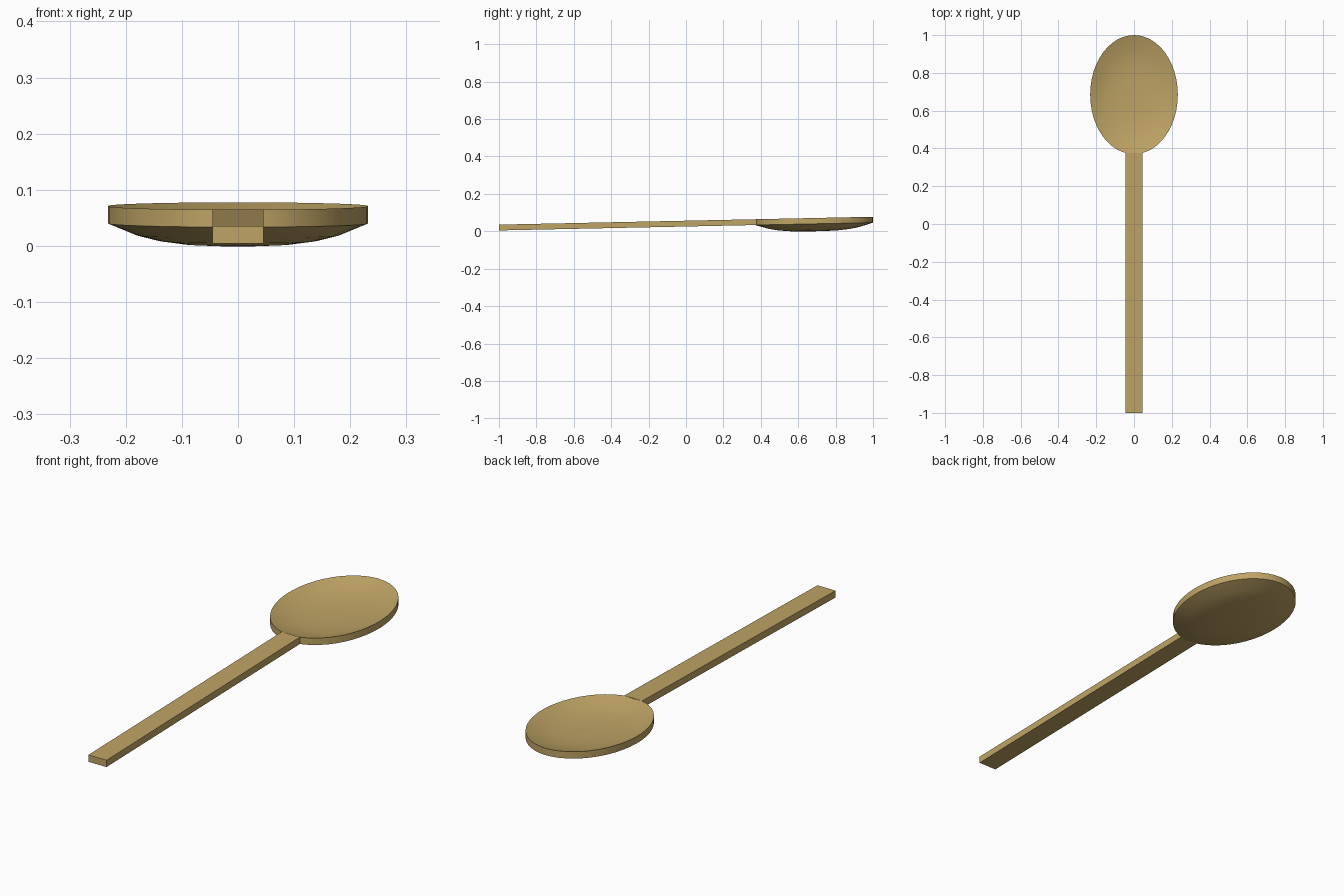
import bpy, bmesh, math

cube = bpy.data.objects.get("Cube")
if cube:
    bpy.data.objects.remove(cube, do_unlink=True)

SLOPE = 0.021                      # the whole spoon rises towards the bowl
CY, RX, RY = 0.685, 0.232, 0.315   # bowl centre and half sizes
RIM, THICK, DEPTH = 0.071, 0.031, 0.04
SEGMENTS = 48

wood = bpy.data.materials.new("tan wood")
wood.use_nodes = True
colour = (0.52, 0.37, 0.13, 1)
wood.diffuse_color = colour
wood.node_tree.nodes["Principled BSDF"].inputs["Base Color"].default_value = colour


def finish(bm, name):
    """Tilt the part and turn it into an object."""
    for v in bm.verts:
        v.co.z += SLOPE * (v.co.y - CY)
    bmesh.ops.recalc_face_normals(bm, faces=bm.faces)
    mesh = bpy.data.meshes.new(name)
    bm.to_mesh(mesh)
    bm.free()
    mesh.materials.append(wood)
    obj = bpy.data.objects.new(name, mesh)
    bpy.context.collection.objects.link(obj)
    bpy.ops.object.select_all(action="DESELECT")
    obj.select_set(True)
    bpy.context.view_layer.objects.active = obj
    bpy.ops.object.shade_smooth_by_angle(angle=math.radians(35))
    return obj


# Bowl: a dished oval shell with a straight rim wall
bm = bmesh.new()


def dish_z(r, top):
    return top - DEPTH * (1 - r ** 3)


def dish(top):
    centre = bm.verts.new((0, CY, dish_z(0, top)))
    rings = []
    for r in (0.2, 0.4, 0.6, 0.78, 1):
        angles = [2 * math.pi * i / SEGMENTS for i in range(SEGMENTS)]
        rings.append([bm.verts.new((RX * r * math.cos(a), CY + RY * r * math.sin(a),
                                    dish_z(r, top))) for a in angles])
    for i in range(SEGMENTS):
        bm.faces.new((centre, rings[0][i], rings[0][(i + 1) % SEGMENTS]))
    for inner, outer in zip(rings, rings[1:]):
        bridge(inner, outer)
    return rings[-1]


def bridge(a, b):
    for i in range(SEGMENTS):
        j = (i + 1) % SEGMENTS
        bm.faces.new((a[i], b[i], b[j], a[j]))


bridge(dish(RIM), dish(RIM - THICK))
finish(bm, "bowl")

# Handle: a long flat bar flush with the rim
bm = bmesh.new()
bmesh.ops.create_cube(bm, size=1)
START, END = -1.0, 0.376
for v in bm.verts:
    v.co.x *= 0.09
    v.co.y = START if v.co.y < 0 else END
    v.co.z = RIM if v.co.z > 0 else RIM - THICK
finish(bm, "handle")
